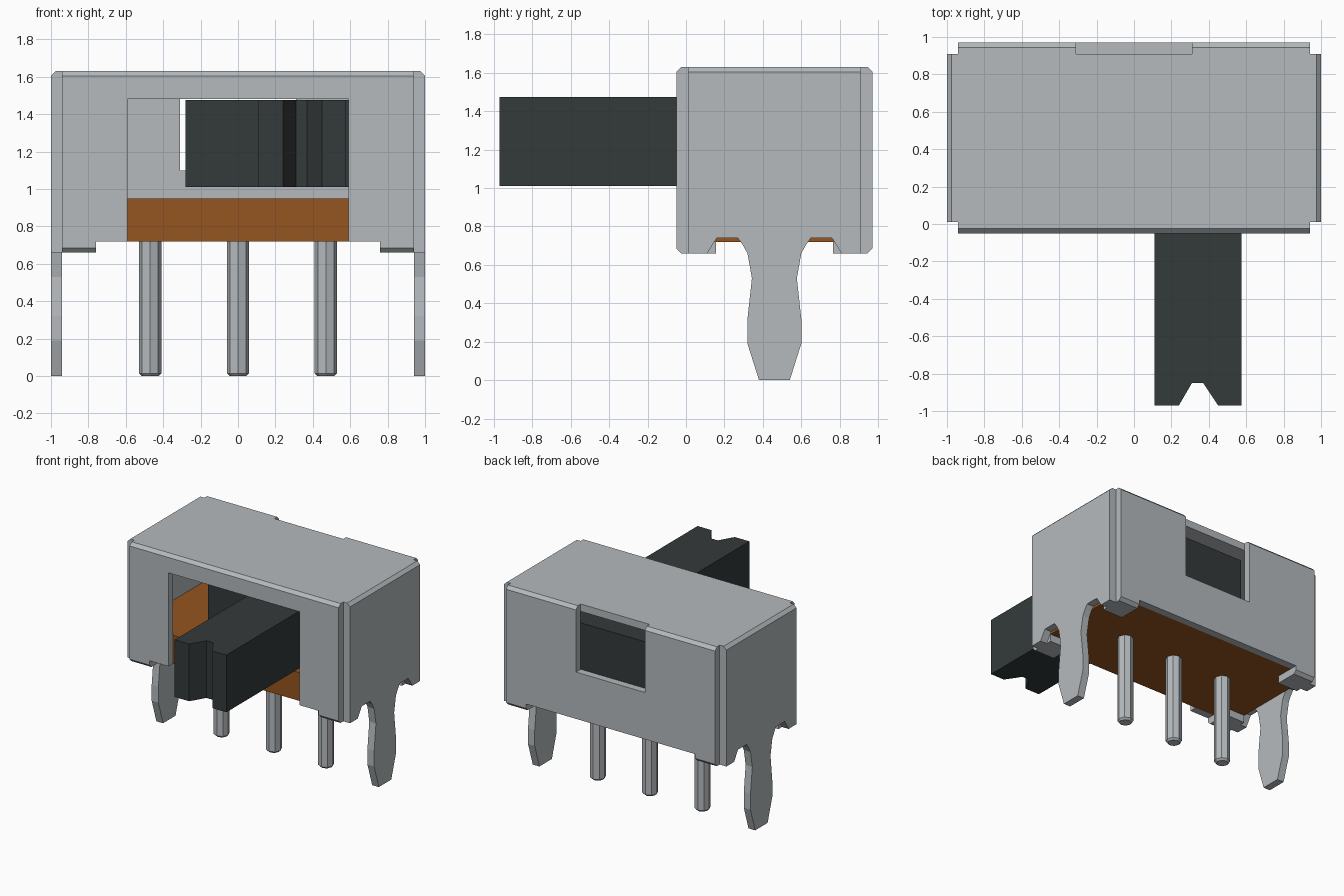
import bpy, bmesh, math
from mathutils import Vector

if "Cube" in bpy.data.objects:
    bpy.data.objects.remove(bpy.data.objects["Cube"], do_unlink=True)


def material(name, rgb):
    m = bpy.data.materials.new(name)
    m.use_nodes = True
    m.diffuse_color = (*rgb, 1)
    bsdf = next(n for n in m.node_tree.nodes if n.type == 'BSDF_PRINCIPLED')
    bsdf.inputs["Base Color"].default_value = (*rgb, 1)
    return m


METAL = material("light grey metal", (0.46, 0.49, 0.51))
DARK = material("charcoal plastic", (0.034, 0.042, 0.042))
BROWN = material("orange brown board", (0.30, 0.09, 0.014))


def finish(name, bm, mat):
    bmesh.ops.recalc_face_normals(bm, faces=bm.faces)
    me = bpy.data.meshes.new(name)
    bm.to_mesh(me)
    bm.free()
    ob = bpy.data.objects.new(name, me)
    bpy.context.collection.objects.link(ob)
    me.materials.append(mat)
    return ob


def prism(name, outline, axis, lo, hi, mat, bevel=None):
    """Extrude an outline: axis 'x' takes (y, z) points, 'z' takes (x, y)."""
    bm = bmesh.new()
    place = (lambda a, b: (lo, a, b)) if axis == 'x' else (lambda a, b: (a, b, lo))
    face = bm.faces.new([bm.verts.new(place(a, b)) for a, b in outline])
    ext = bmesh.ops.extrude_face_region(bm, geom=[face])
    step = Vector((hi - lo, 0, 0)) if axis == 'x' else Vector((0, 0, hi - lo))
    bmesh.ops.translate(bm, vec=step,
                        verts=[g for g in ext['geom'] if isinstance(g, bmesh.types.BMVert)])
    if bevel:
        edges = [e for e in bm.edges if all(bevel(v.co) for v in e.verts)]
        bmesh.ops.bevel(bm, geom=edges, offset=0.025, segments=1, affect='EDGES')
    return finish(name, bm, mat)


def box(name, x, y, z, mat):
    return prism(name, [(x[0], y[0]), (x[1], y[0]), (x[1], y[1]), (x[0], y[1])],
                 'z', z[0], z[1], mat)


def cut(ob, cutter):
    mod = ob.modifiers.new("cut", 'BOOLEAN')
    mod.operation, mod.solver, mod.object = 'DIFFERENCE', 'EXACT', cutter
    cutter.hide_render = True
    bpy.context.view_layer.objects.active = ob
    bpy.ops.object.modifier_apply(modifier=mod.name)
    bpy.data.objects.remove(cutter, do_unlink=True)


# Folded cover: front wall, roof and back wall in one strip
cover = prism("cover", [(-.05, .72), (-.05, 1.605), (-.025, 1.63), (.945, 1.63),
                        (.97, 1.605), (.97, .72), (.91, .72), (.91, 1.57),
                        (.01, 1.57), (.01, .72)], 'x', -.94, .94, METAL)
cut(cover, box("slot_cutter", (-.59, .59), (-.2, .2), (.5, 1.48), METAL))
cut(cover, box("window_cutter", (-.31, .31), (.909, 1.2), (1.1, 2), METAL))

# Side plates, each with a mounting leg; outline is mirrored about y = 0.46
MID = .46
half = [(.08, 0), (.14, .19), (.14, .32), (.117, .53), (.14, .66), (.165, .705),
        (.19, .74), (.30, .74), (.35, .66), (.45, .66), (.45, 1.63)]
side = [(MID + a, z) for a, z in half] + [(MID - a, z) for a, z in reversed(half)]
for s, label in ((1, "left"), (-1, "right")):
    prism(label + "_side_plate", side, 'x', s * .94, s * 1.0, METAL,
          bevel=lambda c: abs(c.x) > .99 and c.z > 1.62)
    # Corner tabs folded under the base
    for d, end in ((-1, "front"), (1, "back")):
        tab = [(MID + d * a, z) for a, z in
               ((.51, .72), (.51, .685), (.485, .66), (.305, .66), (.305, .72))]
        prism(f"{end}_{label}_tab", tab, 'x', s * .76, s * .94, METAL)

# Base board
box("base_board", (-.94, .94), (.01, .91), (.72, .95), BROWN)

# Slider: wide carrier inside, notched knob through the slot
prism("slider", [(-.28, .012), (.11, .012), (.11, -.97), (.24, -.97), (.31, -.85),
                 (.37, -.85), (.45, -.97), (.575, -.97), (.575, .012), (.94, .012),
                 (.94, .905), (-.28, .905)], 'z', 1.01, 1.475, DARK)

# Three eight-sided contact pins with chamfered tips
for i, label in enumerate(("right", "middle", "left")):
    bm = bmesh.new()
    rings = [[bm.verts.new((.47 * (i - 1) + r * math.cos(k * math.pi / 4),
                            MID + r * math.sin(k * math.pi / 4), z)) for k in range(8)]
             for r, z in ((.045, 0), (.06, .015), (.06, .73))]
    for a, b in zip(rings, rings[1:]):
        for k in range(8):
            bm.faces.new((a[k], a[(k + 1) % 8], b[(k + 1) % 8], b[k]))
    bm.faces.new(rings[0])
    bm.faces.new(rings[-1])
    finish(label + "_pin", bm, METAL)
